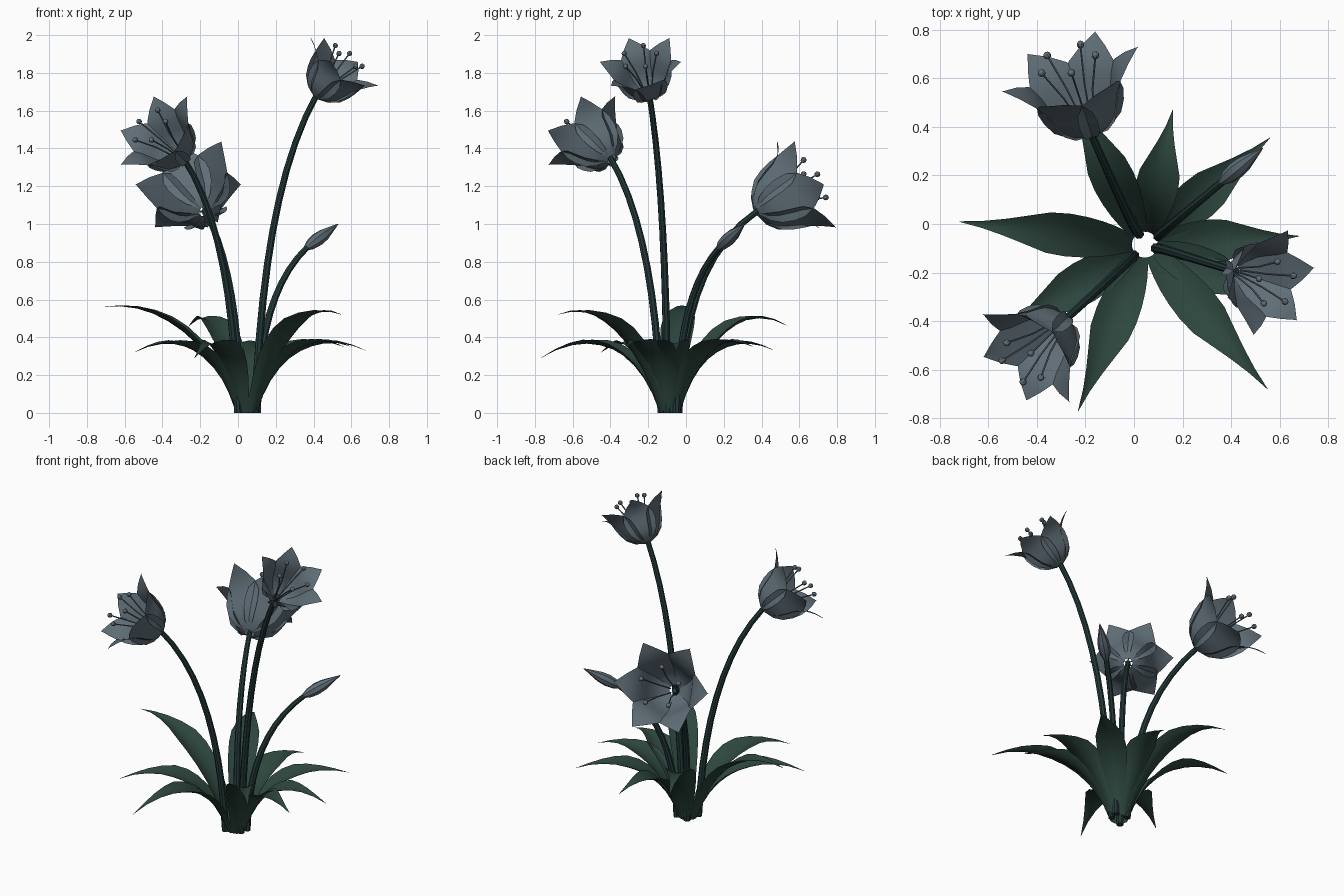
import bpy, math
from mathutils import Vector as V

if "Cube" in bpy.data.objects:
    bpy.data.objects.remove(bpy.data.objects["Cube"])

BASE = V((0.045, -0.085, 0))


def material(name, rgb):
    m = bpy.data.materials.new(name)
    m.diffuse_color = (*rgb, 1)
    m.use_nodes = True
    m.node_tree.nodes["Principled BSDF"].inputs["Base Color"].default_value = m.diffuse_color
    return m


PETAL = material("slate_petal", (0.115, 0.155, 0.185))
LEAF = material("leaf_green", (0.026, 0.062, 0.047))
STEM = material("stem_green", (0.018, 0.042, 0.043))


def bezier(p, t):
    s = 1 - t
    return p[0]*s**3 + p[1]*3*s*s*t + p[2]*3*s*t*t + p[3]*t**3


def add(name, verts, faces, mat):
    me = bpy.data.meshes.new(name)
    me.from_pydata(verts, [], faces)
    me.materials.append(mat)
    ob = bpy.data.objects.new(name, me)
    bpy.context.collection.objects.link(ob)
    bpy.ops.object.select_all(action='DESELECT')
    ob.select_set(True)
    bpy.context.view_layer.objects.active = ob
    bpy.ops.object.shade_smooth_by_angle(angle=math.radians(35))
    return ob


def grid(rows, cols, start=0):
    return [(start + i*cols + j, start + i*cols + j + 1,
             start + (i+1)*cols + j + 1, start + (i+1)*cols + j)
            for i in range(rows - 1) for j in range(cols - 1)]


def tube(points, radii, n, start=0):
    """Capped tube swept through points; returns verts and faces."""
    vs, fs = [], []
    for i, p in enumerate(points):
        d = (points[min(i+1, len(points)-1)] - points[max(i-1, 0)]).normalized()
        a = d.cross(V((0.31, 0.95, 0.02))).normalized()
        b = d.cross(a)
        for k in range(n):
            q = 2*math.pi*k/n
            vs.append(p + (a*math.cos(q) + b*math.sin(q))*radii[i])
    for i in range(len(points) - 1):
        for k in range(n):
            o, m = start + i*n, (k+1) % n
            fs.append((o+k, o+m, o+n+m, o+n+k))
    fs.append(tuple(start + k for k in reversed(range(n))))
    fs.append(tuple(start + (len(points)-1)*n + k for k in range(n)))
    return vs, fs


# Stems
def stem(name, ctrl):
    ctrl = [V(c) for c in ctrl]
    n = 10
    pts = [bezier(ctrl, i/n) for i in range(n + 1)]
    add(name, *tube(pts, [0.022 - 0.006*i/n for i in range(n + 1)], 8), STEM)


stem("tall_stem", [(.09, -.1, 0), (.12, -.1, .7), (.2, -.13, 1.3), (.42, -.195, 1.69)])
stem("middle_stem", [(0, -.13, 0), (-.02, -.15, .55), (-.09, -.22, 1.05), (-.29, -.40, 1.35)])
stem("low_stem", [(.02, -.04, 0), (0, -.02, .45), (-.04, .06, .85), (-.18, .38, 1.07)])
stem("bud_stem", [(.1, -.05, 0), (.11, -.04, .4), (.18, .02, .7), (.37, .18, .88)])

# Closed bud
b0, b1 = V((.36, .172, .872)), V((.53, .312, 1.0))
add("bud", *tube([b0.lerp(b1, t) for t in (0, .15, .35, .55, .8, 1)],
                 [.014, .03, .037, .033, .016, .002], 8), PETAL)

# Leaves: tip x, y, z and arch height of the two inner handles
LEAVES = [(-.72, .01, .56, .38, .61), (.16, .47, .33, .34, .44),
          (.56, .355, .35, .34, .44), (.68, -.05, .33, .34, .45),
          (.55, -.68, .52, .38, .61), (-.23, -.77, .29, .36, .47),
          (-.55, -.45, .32, .34, .45), (-.26, .54, .46, .38, .61),
          (.60, -.32, .35, .34, .44)]
for n, (x, y, z, h1, h2) in enumerate(LEAVES):
    tip = V((x, y, 0)) - BASE
    L, d = tip.length, tip.normalized()
    side = V((-d.y, d.x, 0))
    up = V((0, 0, 1))
    ctrl = [BASE + d*.05, BASE + d*(.05 + .15*L) + up*h1,
            BASE + d*(.58*L) + up*h2, BASE + tip + up*z]
    vs, rows = [], 10
    for i in range(rows + 1):
        t = i/rows
        c = bezier(ctrl, t)
        tan = bezier(ctrl, min(t+.02, 1)) - bezier(ctrl, max(t-.02, 0))
        nor = tan.cross(side).normalized()
        if nor.dot(up - d) < 0:
            nor = -nor
        w = (.03 + .058*math.sin(math.pi*t**1.1))*min(1, (1-t)/.42)**.9 + .001
        for u in (-1, -.5, 0, .5, 1):
            vs.append(c + side*(w*u) + nor*(.35*w*(u*u - .4)))
    add(f"leaf_{n+1}", vs, grid(rows + 1, 5), LEAF)

# Petal rows: radius, height, half-width (tip radius = 1)
PROFILE = [(.09, .0, .06), (.24, .10, .24), (.37, .26, .36), (.45, .46, .42),
           (.52, .66, .43), (.63, .84, .35), (.80, .97, .20), (1.0, 1.08, .004)]


def flower(name, base, axis, s):
    base, axis = V(base), V(axis).normalized()
    e1 = (V((0, 0, 1)) - axis*axis.z).normalized()
    e2 = axis.cross(e1)

    def ray(q):
        return e1*math.cos(q) + e2*math.sin(q)

    # Six flat-sectioned petals whose edges cross their neighbours
    vs, fs = [], []
    for k in range(6):
        q = math.radians(30 + 60*k)
        r_dir, t_dir = ray(q), ray(q + math.pi/2)
        fs += grid(len(PROFILE), 3, len(vs))
        for r, h, w in PROFILE:
            for u in (-1, 0, 1):
                vs.append(base + (r_dir*(r + .02*(1 - abs(u))) + t_dir*(u*w) + axis*h)*s)
    add(name + "_petals", vs, fs, PETAL)

    # Five stamens: thin filaments with round anthers
    vs, fs = [], []
    for k in range(5):
        q = math.radians(72*k)
        a = base + (ray(q)*.07 + axis*.08)*s
        b = base + (ray(q)*.22 + axis*.70)*s
        c = base + (ray(q)*.42 + axis*1.23)*s
        v, f = tube([a, b, c], [.004]*3, 5, len(vs))
        vs += v
        fs += f
        R = .008 + .028*s
        steps = [math.pi*(.04 + .92*i/5) for i in range(6)]
        d = (c - b).normalized()
        v, f = tube([c - d*R*math.cos(m) for m in steps],
                    [R*math.sin(m) for m in steps], 8, len(vs))
        vs += v
        fs += f
    add(name + "_stamens", vs, fs, PETAL)


flower("tall_flower", (.415, -.193, 1.672), (.61, -.2, .765), .225)
flower("middle_flower", (-.285, -.395, 1.343), (-.59, -.58, .56), .25)
flower("low_flower", (-.175, .37, 1.068), (-.28, .85, .45), .292)
